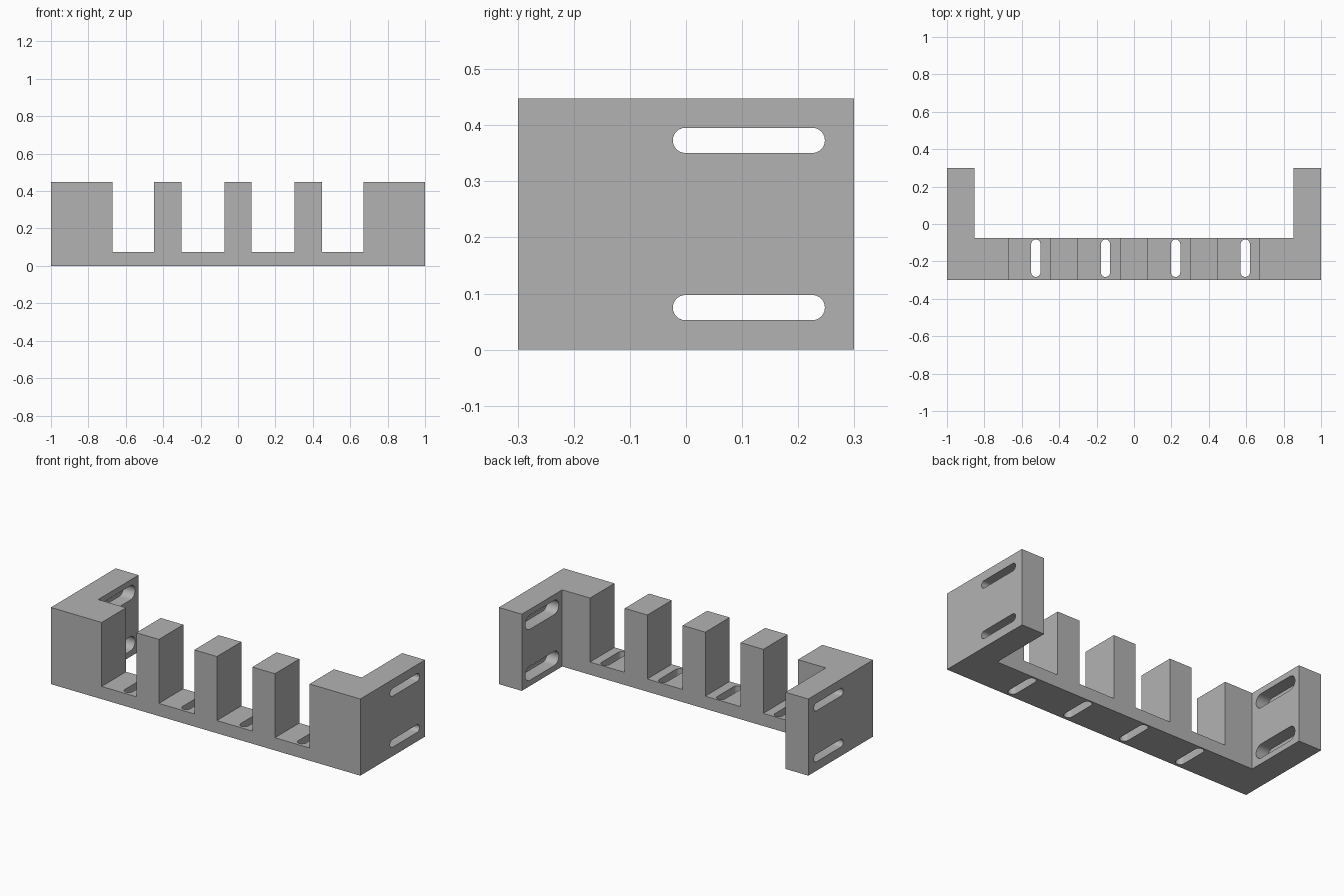
import bpy, bmesh, math
from mathutils import Matrix, Vector

if "Cube" in bpy.data.objects:
    bpy.data.objects.remove(bpy.data.objects["Cube"], do_unlink=True)

HEIGHT, FLOOR = 0.448, 0.074
FRONT, INNER, BACK = -0.299, -0.074, 0.299
ARM = 0.852                      # inner face of each side arm

grey = bpy.data.materials.new("grey")
grey.use_nodes = True
grey.diffuse_color = (0.45, 0.45, 0.45, 1)
grey.node_tree.nodes["Principled BSDF"].inputs["Base Color"].default_value = (0.45, 0.45, 0.45, 1)


def prism(name, outline, depth, matrix=Matrix()):
    """Extrude a flat outline along its local z, then place it."""
    bm = bmesh.new()
    face = bm.faces.new([bm.verts.new((x, y, 0)) for x, y in outline])
    top = bmesh.ops.extrude_face_region(bm, geom=[face])["geom"]
    bmesh.ops.translate(bm, vec=(0, 0, depth),
                        verts=[v for v in top if isinstance(v, bmesh.types.BMVert)])
    bmesh.ops.recalc_face_normals(bm, faces=bm.faces)
    bm.transform(matrix)
    mesh = bpy.data.meshes.new(name)
    bm.to_mesh(mesh)
    bm.free()
    mesh.materials.append(grey)
    obj = bpy.data.objects.new(name, mesh)
    bpy.context.collection.objects.link(obj)
    return obj


def slot_outline(length, radius, steps=12):
    """Stadium shape, long along local y."""
    points = []
    for i in range(2 * steps + 2):
        end = 1 if i <= steps else -1
        a = math.pi * (i if end > 0 else i - 1) / steps
        points.append((radius * math.cos(a),
                       end * (length / 2 - radius) + radius * math.sin(a)))
    return points


def rectangle(x0, x1, y0, y1):
    return [(x0, y0), (x1, y0), (x1, y1), (x0, y1)]


# U-shaped block seen from above
body = prism("comb_bracket", [(-1, FRONT), (1, FRONT), (1, BACK), (ARM, BACK), (ARM, INNER),
                              (-ARM, INNER), (-ARM, BACK), (-1, BACK)], HEIGHT)
cutters = []

# Notches between the teeth, each with a slot through the floor
for x0, x1 in ((-0.672, -0.448), (-0.302, -0.073), (0.073, 0.302), (0.448, 0.672)):
    cutters.append(prism("notch_cutter", rectangle(x0, x1, FRONT - 0.1, INNER + 0.1),
                         1, Matrix.Translation((0, 0, FLOOR))))
    cutters.append(prism("floor_slot_cutter", slot_outline(0.2, 0.025), 0.3,
                         Matrix.Translation(((x0 + x1) / 2 + 0.035, -0.183, -0.15))))

# Mounting slots through the arms, widened on the inner side
for side in (-1, 1):
    turn = Matrix.Rotation(side * math.pi / 2, 4, "Y")
    for z in (0.075, 0.373):
        for name, start, depth, length, radius in (
                ("arm_slot_cutter", 0.75, 0.4, 0.271, 0.0225),
                ("arm_recess_cutter", 0.75, 0.176, 0.309, 0.0415)):
            place = Matrix.Translation((side * start, 0.112, z)) @ turn
            cutters.append(prism(name, slot_outline(length, radius), depth, place))

# Cut everything, then bake the result and drop the cutters
for cutter in cutters:
    cutter.hide_render = True
    mod = body.modifiers.new("cut", "BOOLEAN")
    mod.operation = "DIFFERENCE"
    mod.solver = "EXACT"
    mod.object = cutter
bpy.context.view_layer.update()
baked = bpy.data.meshes.new_from_object(body.evaluated_get(bpy.context.evaluated_depsgraph_get()))
body.modifiers.clear()
body.data = baked
for cutter in cutters:
    bpy.data.objects.remove(cutter, do_unlink=True)

# Smooth the slot ends, keep edges sharp
bpy.ops.object.select_all(action="DESELECT")
body.select_set(True)
bpy.context.view_layer.objects.active = body
bpy.ops.object.shade_smooth_by_angle(angle=math.radians(30))
